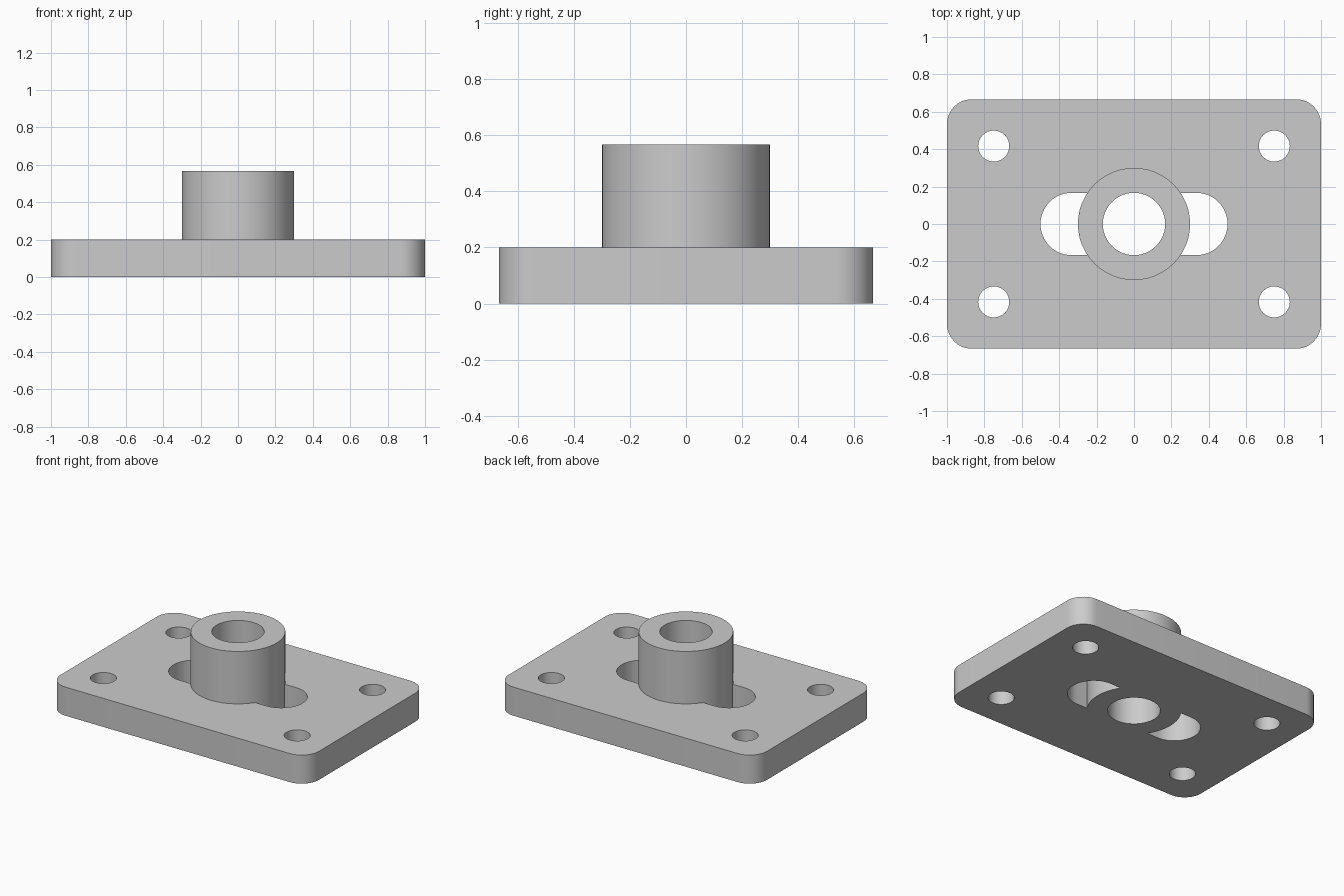
import bpy, bmesh
from math import cos, sin, pi, radians

if "Cube" in bpy.data.objects:
    bpy.data.objects.remove(bpy.data.objects["Cube"])

PLATE_H, HUB_H = 0.2, 0.567


def rounded(hx, hy, r, cx=0, cy=0, seg=12):
    """Outline of a rounded rectangle; with hx = hy = r it is a circle."""
    pts = []
    for q, (sx, sy) in enumerate([(1, 1), (-1, 1), (-1, -1), (1, -1)]):
        for i in range(seg + 1):
            a = (q + i / seg) * pi / 2
            p = (cx + sx * (hx - r) + r * cos(a), cy + sy * (hy - r) + r * sin(a))
            if all(abs(p[0] - o[0]) + abs(p[1] - o[1]) > 1e-5 for o in pts):
                pts.append(p)
    return pts


def prism(name, outlines, z0, z1):
    """Extrude closed outlines from z0 to z1 as one object."""
    bm = bmesh.new()
    for pts in outlines:
        face = bm.faces.new([bm.verts.new((x, y, z0)) for x, y in pts])
        new = bmesh.ops.extrude_face_region(bm, geom=[face], use_keep_orig=True)["geom"]
        for v in new:
            if isinstance(v, bmesh.types.BMVert):
                v.co.z = z1
    bmesh.ops.recalc_face_normals(bm, faces=bm.faces)
    mesh = bpy.data.meshes.new(name)
    bm.to_mesh(mesh)
    bm.free()
    obj = bpy.data.objects.new(name, mesh)
    bpy.context.collection.objects.link(obj)
    return obj


def combine(target, tool, operation):
    """Apply a boolean and discard the tool object."""
    mod = target.modifiers.new(operation, "BOOLEAN")
    mod.operation, mod.solver, mod.object = operation, "EXACT", tool
    bpy.context.view_layer.objects.active = target
    bpy.ops.object.modifier_apply(modifier=mod.name)
    bpy.data.objects.remove(tool)


# Base plate with rounded corners
flange = prism("flanged_hub", [rounded(1.0, 0.6667, 0.133)], 0, PLATE_H)

# Four bolt holes and the central slot
openings = [rounded(0.083, 0.083, 0.083, sx * 0.75, sy * 0.4167, 8)
            for sx in (-1, 1) for sy in (-1, 1)]
openings.append(rounded(0.5, 0.1667, 0.1667))
combine(flange, prism("openings", openings, -0.1, PLATE_H + 0.1), "DIFFERENCE")

# Hub through the slot, flush with the underside, then its bore
combine(flange, prism("hub", [rounded(0.3, 0.3, 0.3)], 0, HUB_H), "UNION")
combine(flange, prism("bore", [rounded(0.1667, 0.1667, 0.1667)], -0.1, HUB_H + 0.1), "DIFFERENCE")

bpy.ops.object.select_all(action="DESELECT")
flange.select_set(True)
bpy.context.view_layer.objects.active = flange
bpy.ops.object.shade_smooth_by_angle(angle=radians(30))
